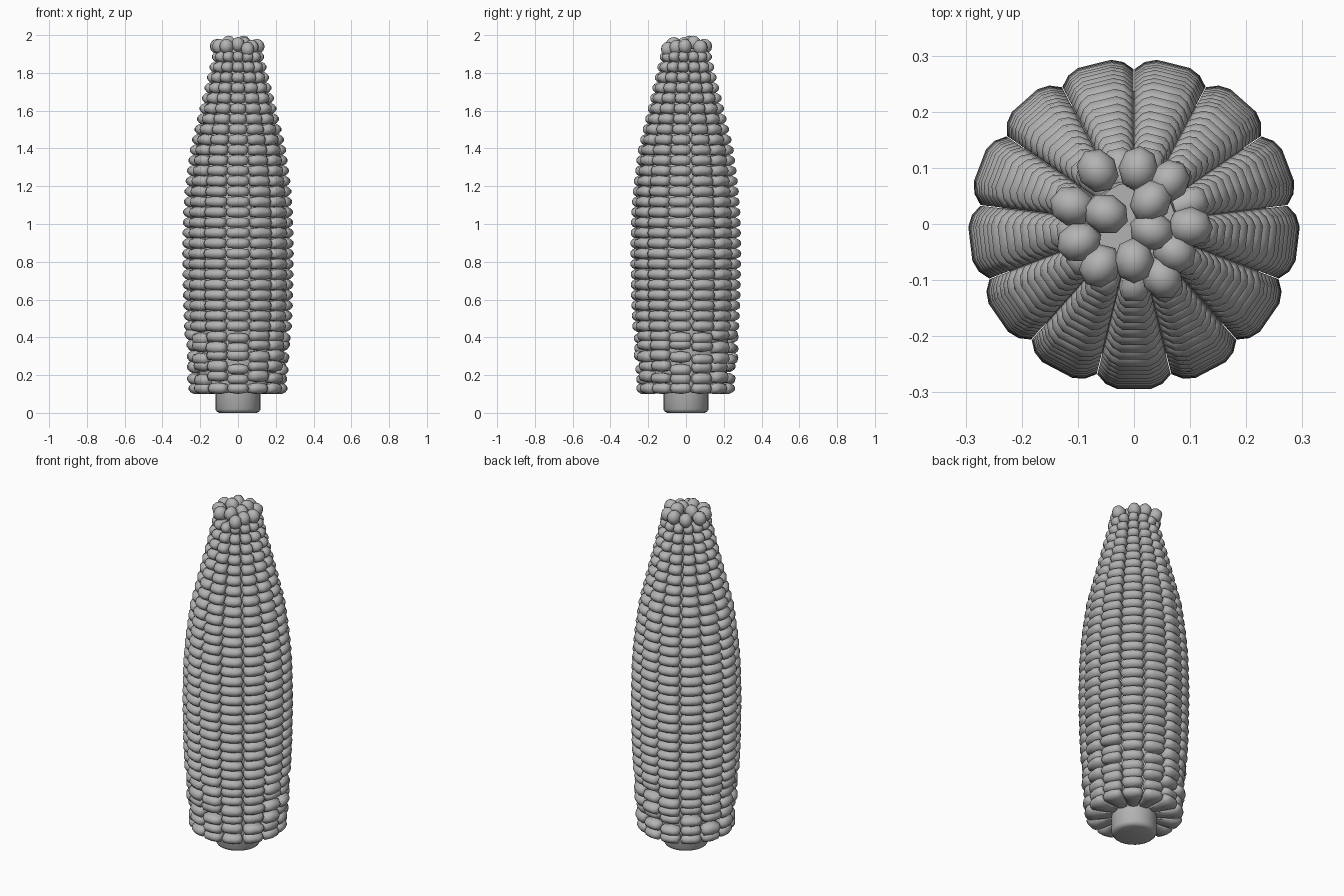
import bpy, bmesh, math, random

if "Cube" in bpy.data.objects:
    bpy.data.objects.remove(bpy.data.objects["Cube"])
random.seed(4)

grey = bpy.data.materials.new("plain grey")
grey.diffuse_color = (0.45, 0.45, 0.45, 1)
grey.use_nodes = True
grey.node_tree.nodes["Principled BSDF"].inputs["Base Color"].default_value = grey.diffuse_color

ROWS = 13
HALF = math.pi / ROWS
PROFILE = [(0.10, 0.258), (0.2, 0.268), (0.4, 0.281), (0.6, 0.29), (0.85, 0.294), (1.05, 0.290),
           (1.2, 0.279), (1.4, 0.253), (1.6, 0.205), (1.8, 0.157), (1.9, 0.134), (2.0, 0.12)]


def radius(z):
    for (z0, r0), (z1, r1) in zip(PROFILE, PROFILE[1:]):
        if z <= z1:
            return r0 + (r1 - r0) * (z - z0) / (z1 - z0)
    return PROFILE[-1][1]


def finish(name, bm, angle):
    bmesh.ops.recalc_face_normals(bm, faces=bm.faces)
    me = bpy.data.meshes.new(name)
    bm.to_mesh(me)
    bm.free()
    me.materials.append(grey)
    ob = bpy.data.objects.new(name, me)
    bpy.context.collection.objects.link(ob)
    bpy.ops.object.select_all(action='DESELECT')
    ob.select_set(True)
    bpy.context.view_layer.objects.active = ob
    bpy.ops.object.shade_smooth_by_angle(angle=math.radians(angle))
    return ob


def loft(bm, rings):
    loops = [[bm.verts.new(p) for p in ring] for ring in rings]
    n = len(loops[0])
    for a, b in zip(loops, loops[1:]):
        for i in range(n):
            bm.faces.new((a[i], a[(i + 1) % n], b[(i + 1) % n], b[i]))
    bm.faces.new(loops[0])
    bm.faces.new(loops[-1])


def spow(v, e):
    return math.copysign(abs(v) ** e, v)


def kernel(bm, ang, z, R, h):
    # wedge-shaped kernel, lofted from its outer face in towards the cob
    ca, sa = math.cos(ang), math.sin(ang)
    rings = []
    for rho, sw, sh in [(R, 0.42, 0.3), (R - 0.009, 0.72, 0.7), (R - 0.026, 0.99, 1.0),
                        (R - 0.06, 0.98, 1.0), (R * 0.42, 0.95, 0.75)]:
        w = rho * math.tan(HALF) * sw
        ring = []
        for k in range(8):
            t = k * math.pi / 4
            u = w * spow(math.cos(t), 0.55)
            v = h * sh * spow(math.sin(t), 0.75)
            ring.append((ca * rho - sa * u, sa * rho + ca * u, z + v))
        rings.append(ring)
    loft(bm, rings)


# kernel rows, a little uneven near the base
bm = bmesh.new()
N = 33
for r in range(ROWS):
    ang = -math.pi / 2 + 2 * HALF * r
    for i in range(N):
        z = 0.13 + 1.755 * i / (N - 1)
        h = 0.030
        R = radius(z)
        if 0 < i < 6:
            z += random.uniform(-0.013, 0.013)
            h += random.uniform(-0.002, 0.004)
            R += random.uniform(-0.008, 0.004)
        kernel(bm, ang, z, R, h)
finish("kernel_rows", bm, 60)

# rounded kernels crowning the tip
bm = bmesh.new()
TIP = [(-.065, .095, 1.94), (.008, .098, 1.94), (.062, .076, 1.935), (.1, -.005, 1.94),
       (.072, -.05, 1.935), (.05, -.095, 1.925), (0, -.065, 1.95), (-.06, -.075, 1.94),
       (-.098, -.032, 1.94), (-.11, .032, 1.94), (-.05, .018, 1.957), (.03, .04, 1.957),
       (.032, -.012, 1.95)]
for x, y, z in TIP:
    res = bmesh.ops.create_uvsphere(bm, u_segments=8, v_segments=6, radius=1)
    a = math.atan2(y, x)
    for v in res["verts"]:
        p = v.co
        u, w = p.x * 0.041, p.y * 0.036
        v.co = (x + u * math.cos(a) - w * math.sin(a),
                y + u * math.sin(a) + w * math.cos(a), z + p.z * 0.04)
finish("tip_kernels", bm, 70)


def lathe(name, pts, n, angle):
    bm = bmesh.new()
    loft(bm, [[(r * math.cos(2 * math.pi * k / n), r * math.sin(2 * math.pi * k / n), z)
               for k in range(n)] for r, z in pts])
    return finish(name, bm, angle)


# hidden core and the stalk stub
lathe("cob_core", [(radius(z) - 0.055, z) for z in (0.125, 0.4, 0.85, 1.2, 1.4, 1.6, 1.8, 1.93)], 26, 40)
lathe("stalk", [(0.098, 0.0), (0.112, 0.006), (0.12, 0.02), (0.12, 0.13)], 24, 40)
